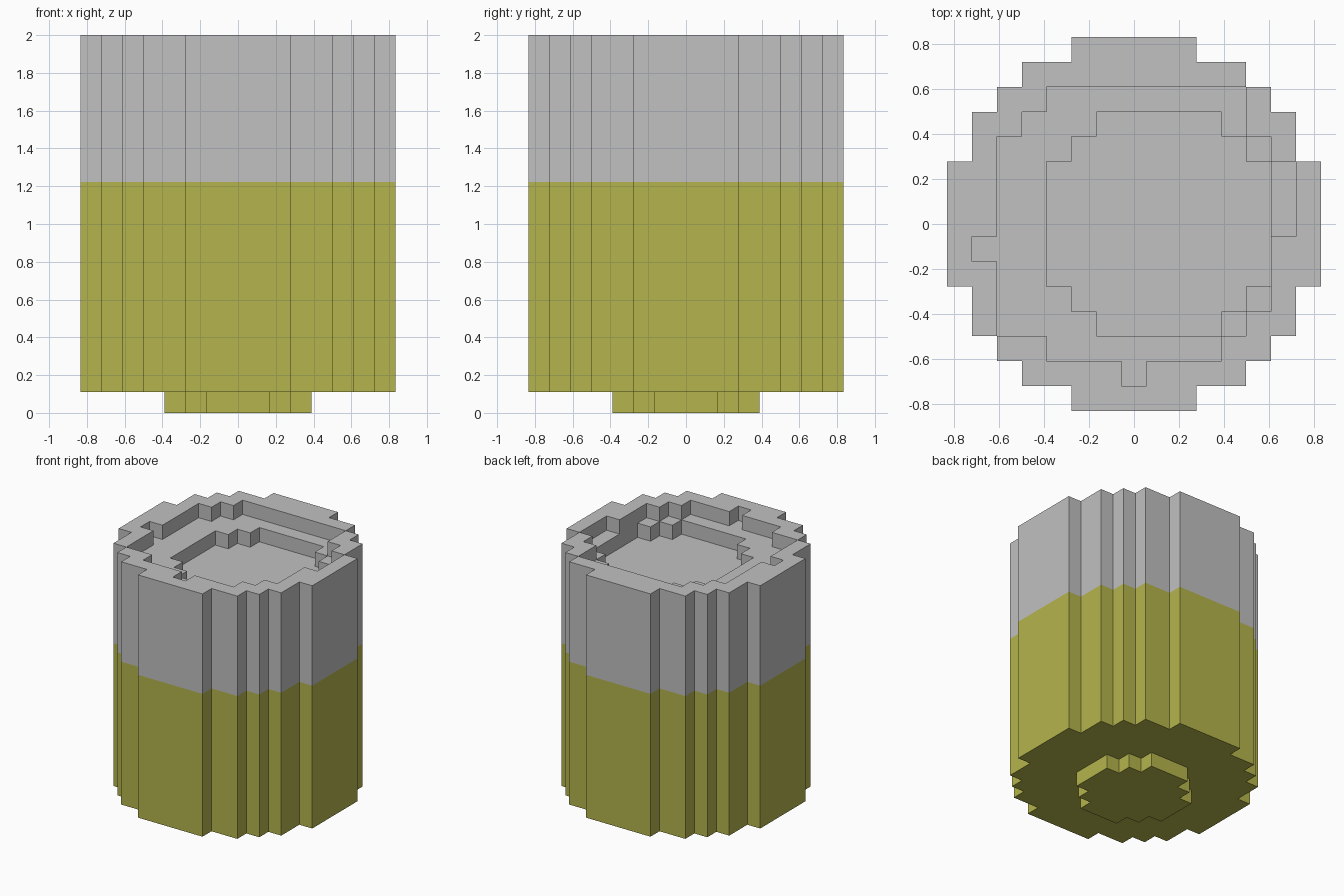
import bpy, bmesh

if "Cube" in bpy.data.objects:
    bpy.data.objects.remove(bpy.data.objects["Cube"])

U = 1 / 9            # one block
JOINT = 11           # height of the colour change, in blocks

def material(name, rgb):
    m = bpy.data.materials.new(name)
    m.diffuse_color = (*rgb, 1)
    m.use_nodes = True
    m.node_tree.nodes["Principled BSDF"].inputs["Base Color"].default_value = m.diffuse_color
    return m

grey = material("light_grey", (0.533, 0.533, 0.533))
olive = material("olive_yellow", (0.462, 0.462, 0.074))

# Half widths of the round outlines, by distance of the row from the centre
BODY = [7, 7, 7, 6, 6, 5, 4, 2]
FOOT = [3, 3, 2, 1]

# Recess in the top: first and last block of each row (one block deep / two deep)
LEDGE = {5: (-3, 4), 4: (-4, 4), 3: (-5, 5), 2: (-5, 6), 1: (-5, 6), 0: (-5, 6),
         -1: (-6, 5), -2: (-5, 5), -3: (-5, 5), -4: (-5, 4), -5: (-3, 3), -6: (0, 0)}
FLOOR = {4: (-1, 3), 3: (-2, 4), -3: (-2, 4), -4: (-1, 3)}
FLOOR.update({j: (-3, 5) for j in range(-2, 3)})

def in_disc(half, i, j):
    return abs(j) < len(half) and abs(i) <= half[abs(j)]

def in_rows(rows, i, j):
    return j in rows and rows[j][0] <= i <= rows[j][1]

def lower_span(i, j):
    if in_disc(BODY, i, j):
        return (0 if in_disc(FOOT, i, j) else 1), JOINT

def upper_span(i, j):
    if in_disc(BODY, i, j):
        return JOINT, 18 - in_rows(LEDGE, i, j) - in_rows(FLOOR, i, j)

def build(name, span, mat, top, bottom):
    """Skin a grid of block columns; span gives each column's bottom and top."""
    bm = bmesh.new()

    def quad(pts):
        bm.faces.new([bm.verts.new((x * U, y * U, z * U)) for x, y, z in pts])

    corners = [(-.5, -.5), (.5, -.5), (.5, .5), (-.5, .5)]
    sides = [(0, -1), (1, 0), (0, 1), (-1, 0)]
    for i in range(-7, 8):
        for j in range(-7, 8):
            s = span(i, j)
            if not s:
                continue
            lo, hi = s
            ring = [(i + a, j + b) for a, b in corners]
            if top:
                quad([(x, y, hi) for x, y in ring])
            if bottom:
                quad([(x, y, lo) for x, y in reversed(ring)])
            for k, (di, dj) in enumerate(sides):
                n = span(i + di, j + dj)
                parts = [(lo, min(hi, n[0])), (max(lo, n[1]), hi)] if n else [(lo, hi)]
                p, q = ring[k], ring[(k + 1) % 4]
                for a, b in parts:
                    if b > a:
                        quad([(*p, a), (*q, a), (*q, b), (*p, b)])
    # Weld and merge the flat areas
    bmesh.ops.remove_doubles(bm, verts=bm.verts, dist=1e-4)
    bmesh.ops.dissolve_limit(bm, angle_limit=0.01, verts=bm.verts, edges=bm.edges)
    me = bpy.data.meshes.new(name)
    bm.to_mesh(me)
    bm.free()
    me.materials.append(mat)
    ob = bpy.data.objects.new(name, me)
    bpy.context.collection.objects.link(ob)

# Lower drum with its round foot, and upper drum with the stepped recess
build("lower_drum", lower_span, olive, top=False, bottom=True)
build("upper_drum", upper_span, grey, top=True, bottom=False)
